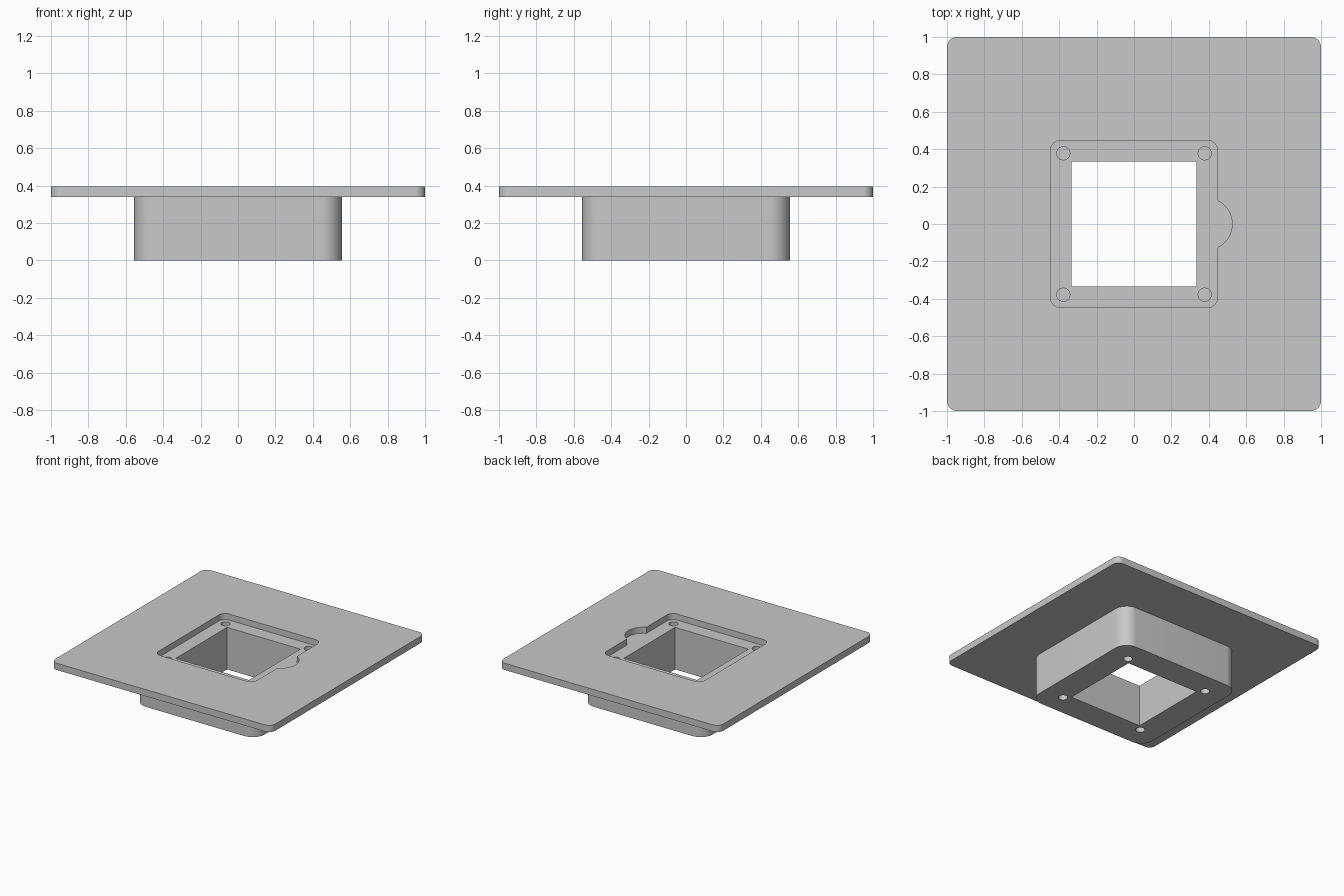
import bpy
import bmesh
from math import cos, sin, pi, radians

cube = bpy.data.objects.get("Cube")
if cube:
    bpy.data.objects.remove(cube, do_unlink=True)

# Single grey plastic
grey = bpy.data.materials.new("grey_plastic")
grey.use_nodes = True
colour = (0.58, 0.58, 0.58, 1)
grey.diffuse_color = colour
grey.node_tree.nodes["Principled BSDF"].inputs["Base Color"].default_value = colour

TOP, PLATE_BOTTOM, SHELF = 0.395, 0.34, 0.345


def rounded_square(half, radius, steps=12):
    """Outline of a square with rounded corners, anticlockwise."""
    c = half - radius
    points = []
    for i, (sx, sy) in enumerate([(1, 1), (-1, 1), (-1, -1), (1, -1)]):
        for k in range(steps + 1):
            a = (i + k / steps) * pi / 2
            points.append((sx * c + radius * cos(a), sy * c + radius * sin(a)))
    return points


def circle(x, y, radius, steps=32):
    return [(x + radius * cos(2 * pi * k / steps), y + radius * sin(2 * pi * k / steps))
            for k in range(steps)]


def prism(name, outline, z0, z1):
    """Extrude an outline from z0 up to z1."""
    bm = bmesh.new()
    face = bm.faces.new([bm.verts.new((x, y, z0)) for x, y in outline])
    top = bmesh.ops.extrude_face_region(bm, geom=[face])["geom"]
    verts = [v for v in top if isinstance(v, bmesh.types.BMVert)]
    bmesh.ops.translate(bm, verts=verts, vec=(0, 0, z1 - z0))
    bmesh.ops.recalc_face_normals(bm, faces=bm.faces)
    mesh = bpy.data.meshes.new(name)
    bm.to_mesh(mesh)
    bm.free()
    mesh.materials.append(grey)
    obj = bpy.data.objects.new(name, mesh)
    bpy.context.collection.objects.link(obj)
    return obj


def combine(target, tool, operation):
    """Apply a boolean and discard the tool."""
    bpy.context.view_layer.objects.active = target
    mod = target.modifiers.new("boolean", "BOOLEAN")
    mod.operation, mod.solver, mod.object = operation, "EXACT", tool
    bpy.ops.object.modifier_apply(modifier=mod.name)
    bpy.data.objects.remove(tool, do_unlink=True)


# Wide plate joined to the box beneath it
body = prism("flanged_box", rounded_square(1.0, 0.055), PLATE_BOTTOM, TOP)
combine(body, prism("box", rounded_square(0.555, 0.11), 0, 0.37), "UNION")

# Shallow recess with a finger notch on one side
recess = prism("recess", rounded_square(0.447, 0.055), SHELF, 0.6)
combine(recess, prism("finger_notch", circle(0.386, 0, 0.139, 64), SHELF, 0.6), "UNION")
combine(body, recess, "DIFFERENCE")

# Square opening right through
opening = [(-0.333, -0.333), (0.333, -0.333), (0.333, 0.333), (-0.333, 0.333)]
combine(body, prism("opening", opening, -0.2, 0.6), "DIFFERENCE")

# Blind holes in the shelf and the underside, one pair per corner
for sx in (-1, 1):
    for sy in (-1, 1):
        outline = circle(sx * 0.378, sy * 0.378, 0.035)
        combine(body, prism("shelf_hole", outline, SHELF - 0.1, 0.6), "DIFFERENCE")
        combine(body, prism("underside_hole", outline, -0.2, 0.1), "DIFFERENCE")

# Smooth rounded corners, sharp edges
bpy.ops.object.select_all(action="DESELECT")
body.select_set(True)
bpy.context.view_layer.objects.active = body
bpy.ops.object.shade_smooth_by_angle(angle=radians(30))
